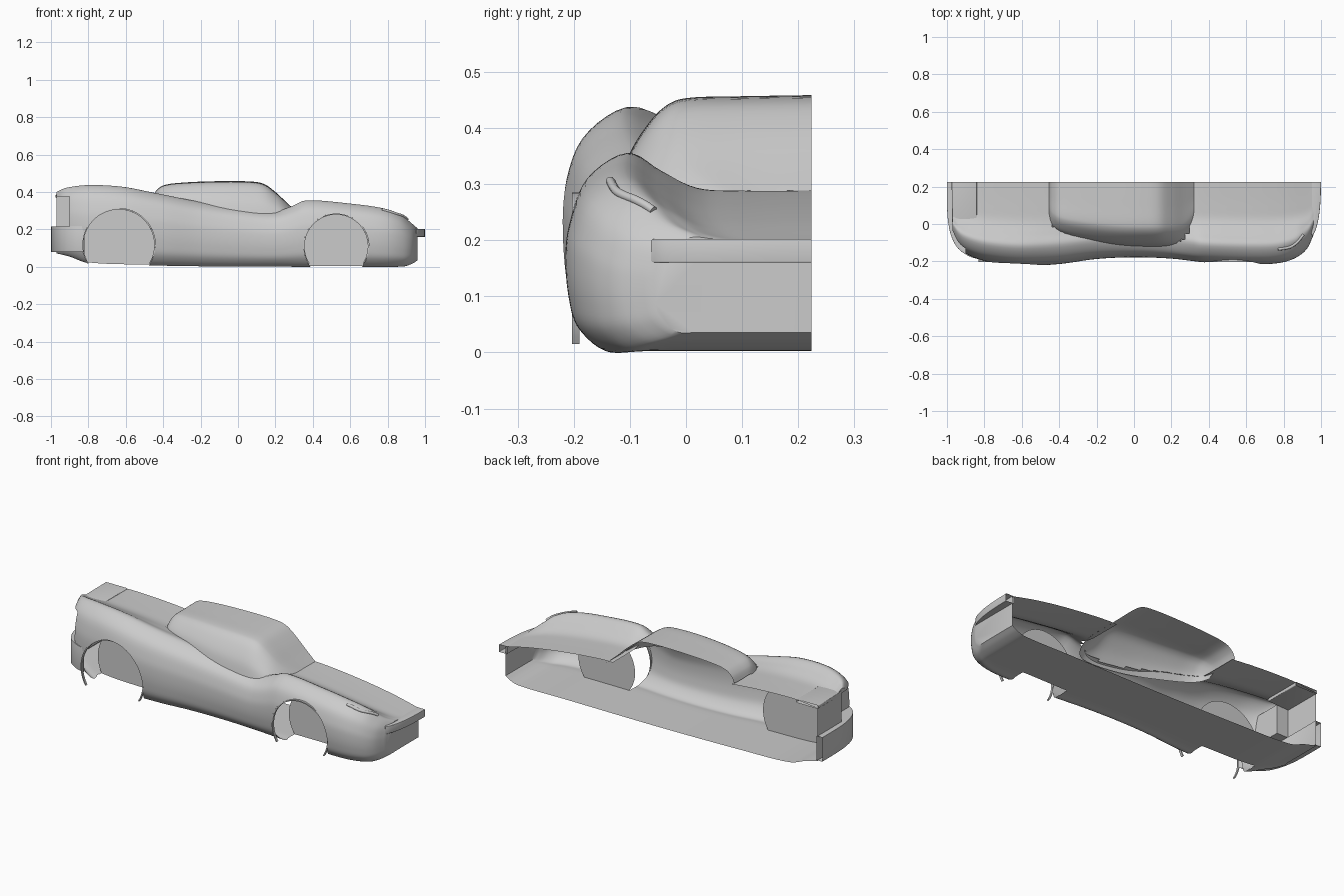
import bpy, bmesh, math
from mathutils import Vector

if "Cube" in bpy.data.objects:
    bpy.data.objects.remove(bpy.data.objects["Cube"])

MID = 0.224                       # open centre plane of the half shell


def interp(table):
    """Smooth (Hermite) function through (x, value) pairs."""
    def slope(i):
        a, b = table[max(i - 1, 0)], table[min(i + 1, len(table) - 1)]
        return (b[1] - a[1]) / (b[0] - a[0])

    def f(x):
        x = min(max(x, table[0][0]), table[-1][0])
        i = 0
        while i < len(table) - 2 and x > table[i + 1][0]:
            i += 1
        (x0, v0), (x1, v1) = table[i], table[i + 1]
        d = x1 - x0
        t = (x - x0) / d
        return ((2*t**3 - 3*t*t + 1)*v0 + (t**3 - 2*t*t + t)*d*slope(i)
                + (3*t*t - 2*t**3)*v1 + (t**3 - t*t)*d*slope(i + 1))
    return f


def spline(pts, n):
    """Catmull-Rom curve through 2D points."""
    p = [pts[0]] + pts + [pts[-1]]
    out = []
    for i in range(1, len(p) - 2):
        for k in range(n):
            t = k / n
            out.append(tuple(0.5*(2*b + (c - a)*t + (2*a - 5*b + 4*c - d)*t*t
                             + (3*b - a - 3*c + d)*t**3)
                             for a, b, c, d in zip(p[i-1], p[i], p[i+1], p[i+2])))
    return out + [pts[-1]]


def make(name, bm, angle=35):
    bmesh.ops.recalc_face_normals(bm, faces=bm.faces)
    me = bpy.data.meshes.new(name)
    bm.to_mesh(me)
    bm.free()
    ob = bpy.data.objects.new(name, me)
    bpy.context.collection.objects.link(ob)
    shade(ob, angle)
    return ob


def shade(ob, angle=35):
    bpy.ops.object.select_all(action='DESELECT')
    ob.select_set(True)
    bpy.context.view_layer.objects.active = ob
    bpy.ops.object.shade_smooth_by_angle(angle=math.radians(angle))


def loft(name, x0, x1, n, section, closed):
    bm = bmesh.new()
    rings = []
    for i in range(n + 1):
        t = i / n
        t = 0.4*t + 0.6*(0.5 - 0.5*math.cos(math.pi*t))   # denser at the ends
        x = x0 + (x1 - x0)*t
        rings.append([bm.verts.new((x, y, z)) for y, z in section(x)])
    m = len(rings[0])
    for a, b in zip(rings, rings[1:]):
        for j in range(m if closed else m - 1):
            k = (j + 1) % m
            bm.faces.new((a[j], a[k], b[k], b[j]))
    if closed:
        bm.faces.new(rings[0])
        bm.faces.new(rings[-1])
    return make(name, bm)


def slab(name, plan, z0, z1, bevel):
    """Plan outline extruded upwards with softened edges, open at the centre."""
    bm = bmesh.new()
    f = bm.faces.new([bm.verts.new((x, y, z0)) for x, y in plan])
    r = bmesh.ops.extrude_face_region(bm, geom=[f])
    bmesh.ops.translate(bm, vec=(0, 0, z1 - z0),
                        verts=[v for v in r['geom'] if isinstance(v, bmesh.types.BMVert)])
    bmesh.ops.recalc_face_normals(bm, faces=bm.faces)
    mid = [f for f in bm.faces if all(v.co.y > MID - 1e-4 for v in f.verts)]
    bmesh.ops.delete(bm, geom=mid, context='FACES')
    edges = [e for e in bm.edges if len(e.link_faces) == 2
             and abs(e.verts[0].co.z - e.verts[1].co.z) < 1e-5]
    bmesh.ops.bevel(bm, geom=edges, offset=bevel, segments=3, profile=0.5,
                    affect='EDGES', clamp_overlap=True)
    return make(name, bm)


def cut(ob, cutter):
    mod = ob.modifiers.new('cut', 'BOOLEAN')
    mod.operation, mod.solver, mod.object = 'DIFFERENCE', 'EXACT', cutter
    bpy.context.view_layer.objects.active = ob
    bpy.ops.object.modifier_apply(modifier=mod.name)
    bpy.data.objects.remove(cutter)


# Lengthwise curves: outer width, fender crest, centre deck, underside
width = interp([(-.97, -.07), (-.94, -.125), (-.88, -.168), (-.78, -.202), (-.6, -.223),
                (-.4, -.214), (-.2, -.187), (0, -.178), (.2, -.185), (.4, -.207),
                (.68, -.215), (.8, -.204), (.88, -.172), (.93, -.125), (.96, -.058)])
crest = interp([(-.97, .40), (-.92, .422), (-.8, .437), (-.62, .428), (-.45, .395),
                (-.2, .345), (0, .315), (.2, .297), (.29, .325), (.36, .355),
                (.6, .338), (.78, .312), (.87, .28), (.92, .24), (.96, .205)])
deck = interp([(-.97, .372), (-.8, .385), (-.45, .365), (0, .3), (.2, .285), (.35, .288),
               (.6, .265), (.8, .235), (.96, .2)])
under = interp([(-.97, .075), (-.9, .058), (-.8, .024), (-.5, .012), (0, .004),
                (.6, .004), (.88, .004), (.93, .018), (.96, .036)])


def body_section(x):
    w, s, c, f = width(x), crest(x), deck(x), under(x)
    h = s - f
    pts = [(1, f), (.7, f), (.3, f), (.16, f), (.05, f + .13*h), (.012, f + .3*h),
           (0, f + .5*h), (.015, f + .68*h), (.08, f + .88*h), (.235, s),
           (.37, c + (s - c)*.55), (.52, c + (s - c)*.08), (.7, c), (1, c)]
    return [(min(w + u*(MID - w), MID), z) for u, z in spline(pts, 5)]


body = loft('body_shell', -.97, .96, 110, body_section, True)

# Wheel openings, each ending in a flat inner wall
ARCHES = (('rear', -.637, .117, .195), ('front', .525, .11, .175))
for tag, x, z, r in ARCHES:
    bpy.ops.mesh.primitive_cylinder_add(vertices=96, radius=r, depth=.36,
                                        location=(x, -.23, z), rotation=(math.pi/2, 0, 0))
    cut(body, bpy.context.object)

# Tail lamp recess wrapping round the rear corner
bpy.ops.mesh.primitive_cube_add(size=1, location=(-1.0, -.17, .295))
lamp = bpy.context.object
lamp.scale = (.2, .36, .16)
bpy.context.view_layer.update()
cut(body, lamp)

# Cabin (greenhouse)
cabin_edge = interp([(-.455, .03), (-.44, -.01), (-.4, -.047), (-.3, -.08), (-.1, -.115),
                     (.1, -.124), (.22, -.116), (.27, -.09), (.31, -.03), (.34, .06)])
roof = interp([(-.455, .372), (-.44, .405), (-.4, .435), (-.3, .45), (-.1, .458), (.07, .456),
               (.14, .443), (.2, .4), (.27, .335), (.34, .272)])


def cabin_section(x):
    b, top = cabin_edge(x), roof(x)
    z0 = min(deck(x) - .02, crest(x) - .03, top - .01)
    h, k = top - z0, (MID - b) / .344
    pts = [(b, z0), (b + .02*k, z0 + .4*h), (b + .055*k, z0 + .72*h),
           (b + .09*k, z0 + .91*h), (b + .13*k, z0 + .975*h), (b + .22*k, top - .002), (MID, top)]
    return spline(pts, 5)


loft('cabin', -.455, .34, 60, cabin_section, False)

# Open the body: centre plane, wheel tunnels, and the deck under the cabin
bm = bmesh.new()
bm.from_mesh(body.data)
gone = []
for f in bm.faces:
    c = f.calc_center_median()
    tunnel = any(all(abs(math.hypot(v.co.x - x, v.co.z - z) - r) < .003 for v in f.verts)
                 for _, x, z, r in ARCHES) and abs(f.normal.y) < .3
    inside = -.435 < c.x < .3 and c.y > cabin_edge(c.x) + .018 and f.normal.z > .2 and c.z > .2
    if all(v.co.y > MID - 1e-4 for v in f.verts) or tunnel or inside:
        gone.append(f)
bmesh.ops.delete(bm, geom=gone, context='FACES')
bm.to_mesh(body.data)
bm.free()
shade(body)

# Thin arch lips hanging down beside the wheels
for tag, x, z, r in ARCHES:
    bm = bmesh.new()
    a0 = -math.asin((z - .015) / r)
    rows = []
    for i in range(49):
        a = a0 + (math.pi - 2*a0)*i/48
        rows.append([bm.verts.new((x + q*math.cos(a), y, z + q*math.sin(a)))
                     for q, y in ((r, -.19), (r, -.203), (r - .006, -.203), (r - .006, -.19))])
    for a, b in zip(rows, rows[1:]):
        for j in range(4):
            k = (j + 1) % 4
            bm.faces.new((a[j], a[k], b[k], b[j]))
    bm.faces.new(rows[0])
    bm.faces.new(rows[-1])
    make(tag + '_arch_lip', bm)

# Nose lip above the grille, rear bumper and boot panel
slab('nose_lip', [(.95, MID)] + spline([(1.0, MID), (.997, .12), (.987, .03),
                                       (.97, -.035), (.955, -.062)], 5) + [(.945, -.05)],
     .16, .202, .014)
slab('rear_bumper', [(-.965, MID)] + spline([(-1, MID), (-.999, .08), (-.992, 0), (-.975, -.07),
                                            (-.94, -.132), (-.88, -.173), (-.82, -.19)], 5)
     + [(-.87, -.165), (-.93, -.12), (-.965, -.06)], .08, .215, .01)
slab('boot_panel', [(-.84, MID), (-.975, MID), (-.972, .01), (-.84, .015)], .368, .387, .004)

# Slim headlight draped on the front fender
cu = bpy.data.curves.new('headlight', 'CURVE')
cu.dimensions, cu.bevel_depth, cu.bevel_resolution = '3D', .008, 3
cu.use_fill_caps = True
path = spline([(.77, -.135), (.83, -.125), (.87, -.1), (.905, -.058)], 6)
sp = cu.splines.new('POLY')
sp.points.add(len(path) - 1)
for p, (x, y) in zip(sp.points, path):
    hit, loc, _, _ = body.ray_cast(Vector((x, y, 1)), Vector((0, 0, -1)))
    p.co = (x, y, loc.z if hit else .28, 1)
bpy.context.collection.objects.link(bpy.data.objects.new('headlight', cu))
